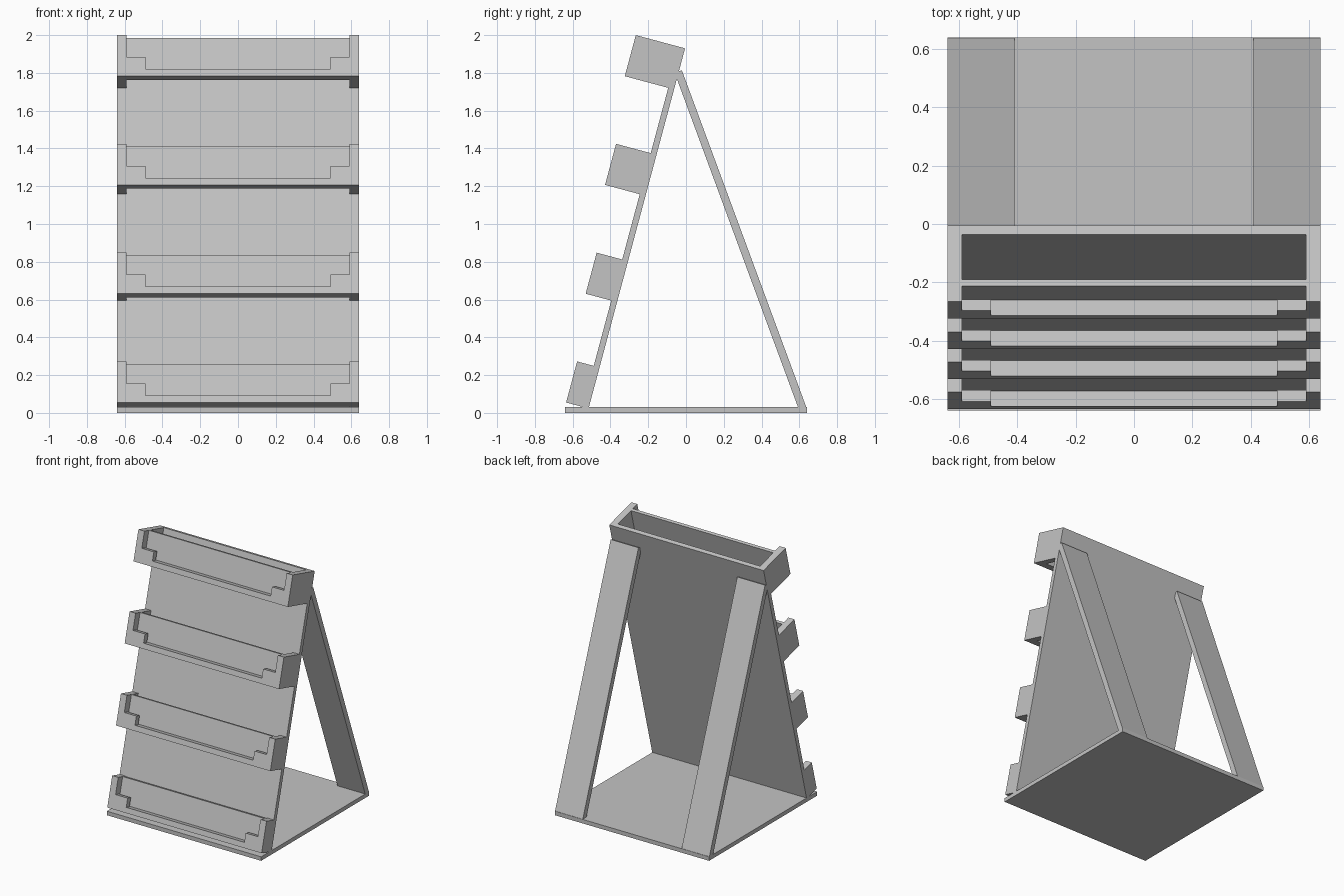
import bpy, bmesh, math
from mathutils import Matrix, Vector

if "Cube" in bpy.data.objects:
    bpy.data.objects.remove(bpy.data.objects["Cube"], do_unlink=True)

GREY = (0.55, 0.55, 0.55, 1)
mat = bpy.data.materials.new("plain_grey")
mat.use_nodes = True
mat.diffuse_color = GREY
mat.node_tree.nodes["Principled BSDF"].inputs["Base Color"].default_value = GREY

HALF = 0.64            # half width of the stand
SIDE = 0.05            # thickness of the tray ends
BOARD = 0.032          # thickness of the sloping board
TRAY_H = 0.225
IN = HALF - SIDE

# Frame of the sloping board: origin at its top back edge, leaning 15 degrees
LEAN = Matrix.Translation((0, -0.005, 1.93)) @ Matrix.Rotation(math.radians(-15), 4, 'X')


def prism(name, points, extrude, matrix=Matrix()):
    """Extrude a flat outline of 3D points along a vector."""
    bm = bmesh.new()
    face = bm.faces.new([bm.verts.new(p) for p in points])
    new = bmesh.ops.extrude_face_region(bm, geom=[face])["geom"]
    bmesh.ops.translate(bm, vec=Vector(extrude),
                        verts=[v for v in new if isinstance(v, bmesh.types.BMVert)])
    bmesh.ops.recalc_face_normals(bm, faces=bm.faces)
    bm.transform(matrix)
    mesh = bpy.data.meshes.new(name)
    bm.to_mesh(mesh)
    bm.free()
    mesh.materials.append(mat)
    obj = bpy.data.objects.new(name, mesh)
    bpy.context.collection.objects.link(obj)
    return obj


def box(name, x0, x1, y0, y1, z0, z1, matrix=Matrix()):
    outline = [(x0, y0, z0), (x1, y0, z0), (x1, y1, z0), (x0, y1, z0)]
    return prism(name, outline, (0, 0, z1 - z0), matrix)


# Base plate and sloping board
box("base", -HALF, HALF, -HALF, HALF, 0, 0.03)
box("board", -HALF, HALF, -BOARD, 0, -1.975, 0, LEAN)

# Rear legs
leg = [(0.637, 0.03), (-0.022, 1.814), (-0.06, 1.80), (0.593, 0.03)]
for side, x in (("right", -HALF), ("left", 0.41)):
    prism(side + "_leg", [(x, y, z) for y, z in leg], (HALF - 0.41, 0, 0))

# Open-bottomed trays, shallower towards the base
for i, depth in enumerate((0.27, 0.222, 0.172, 0.123)):
    top = -0.583 * i
    low = top - TRAY_H
    lip, step = low + 0.039, low + 0.104
    tag = "tray_%d_" % (i + 1)
    for side, x in (("right", -HALF), ("left", IN)):
        box(tag + side + "_end", x, x + SIDE, -depth, -BOARD, low, top, LEAN)
    # Stepped front lip
    half = [(IN, low), (IN, step), (0.49, step), (0.49, lip)]
    outline = half + [(-x, z) for x, z in reversed(half)]
    prism(tag + "front_lip", [(x, -depth, z) for x, z in outline], (0, 0.04, 0), LEAN)
    # Slot floor and the panel behind it
    box(tag + "slot_floor", -IN, IN, 0.04 - depth, 0.055 - depth, low, lip, LEAN)
    box(tag + "panel", -IN, IN, 0.055 - depth, 0.078 - depth, low, top, LEAN)
